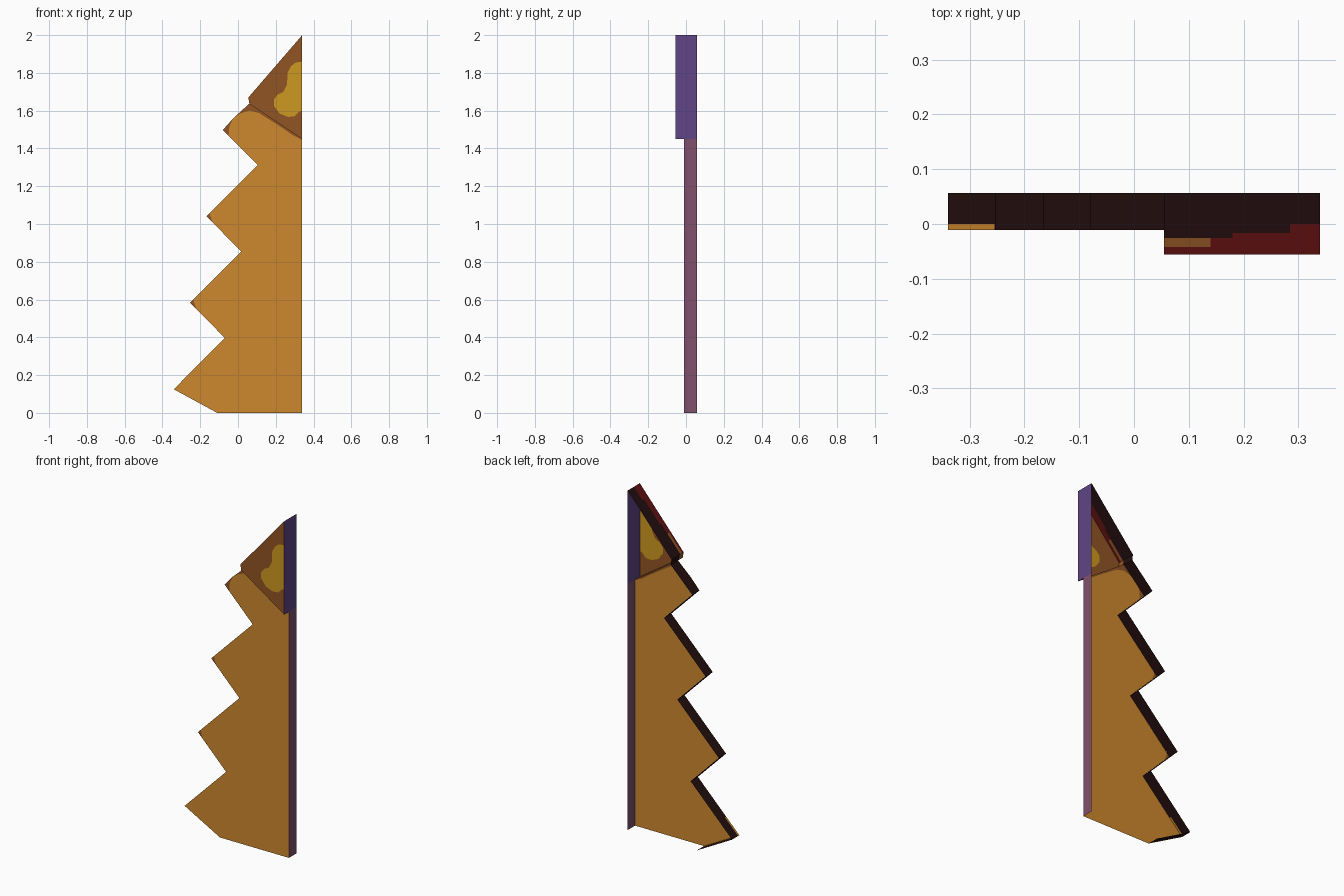
import bpy, bmesh
from mathutils import Vector

if "Cube" in bpy.data.objects:
    bpy.data.objects.remove(bpy.data.objects["Cube"])


def srgb(r, g, b):
    def f(c):
        c /= 255
        return c / 12.92 if c <= 0.04045 else ((c + 0.055) / 1.055) ** 2.4
    return (f(r), f(g), f(b), 1)


COLOURS = {
    "golden_orange": srgb(206, 137, 46),
    "brown": srgb(146, 85, 36),
    "yellow": srgb(206, 152, 32),
    "near_black": srgb(36, 14, 15),
    "dark_red": srgb(98, 17, 17),
    "violet": srgb(96, 69, 134),
    "mauve": srgb(129, 80, 109),
}
NAMES = list(COLOURS)
MATS = []
for name, col in COLOURS.items():
    m = bpy.data.materials.new(name)
    m.diffuse_color = col
    m.use_nodes = True
    m.node_tree.nodes["Principled BSDF"].inputs["Base Color"].default_value = m.diffuse_color
    MATS.append(m)

FRONT, HEAD_FRONT, BACK = -0.011, -0.056, 0.057
RIGHT = 0.34


class Shell:
    """Collects flat faces of one part; the back stays open."""

    def __init__(self, name):
        self.name, self.bm = name, bmesh.new()

    def face(self, pts, mat, out):
        f = self.bm.faces.new([self.bm.verts.new(p) for p in pts])
        f.normal_update()
        if f.normal.dot(Vector(out)) < 0:
            f.normal_flip()
        f.material_index = NAMES.index(mat)

    def plate(self, pts, y, mat):
        self.face([(x, y, z) for x, z in pts], mat, (0, -1, 0))

    def wall(self, pts, y0, y1, mat):
        # points run clockwise seen from the front
        for (ax, az), (bx, bz) in zip(pts, pts[1:]):
            self.face([(ax, y0, az), (bx, y0, bz), (bx, y1, bz), (ax, y1, az)],
                      mat, (az - bz, 0, bx - ax))

    def finish(self):
        bmesh.ops.remove_doubles(self.bm, verts=self.bm.verts, dist=1e-4)
        me = bpy.data.meshes.new(self.name)
        self.bm.to_mesh(me)
        self.bm.free()
        for m in MATS:
            me.materials.append(m)
        bpy.context.collection.objects.link(bpy.data.objects.new(self.name, me))


# Zigzag body: tips and notches repeat up the left side
STEP = Vector((0.0867, 0.4577))
tips = [Vector((-0.34, 0.125)) + STEP * i for i in range(4)]
notches = [Vector((-0.07, 0.397)) + STEP * i for i in range(3)]
NECK = (0.06, 1.637)
SHOULDER = (RIGHT, 1.45)
FOOT = (-0.11, 0)

body = Shell("zigzag_body")
golden = [(RIGHT, 0), FOOT, tuple(tips[0]), tuple(notches[0])]
for i in (1, 2):
    # brown tooth tips
    t = tips[i]
    low, high = tuple(t + Vector((0.032, -0.032))), tuple(t + Vector((0.016, 0.016)))
    body.plate([low, tuple(t), high], FRONT, "brown")
    golden += [low, high, tuple(notches[i])]

# wavy brown band under the head
t = tips[3]
low = tuple(t + Vector((0.03, -0.03)))
wave = [low, (-0.045, 1.52), (-0.025, 1.56), (0.01, 1.585), (0.06, 1.6), (0.11, 1.588),
        (0.17, 1.55), (0.24, 1.505), (0.29, 1.47), (RIGHT, 1.445)]
body.plate(golden + wave, FRONT, "golden_orange")
body.plate(wave + [SHOULDER, NECK, tuple(t)], FRONT, "brown")

# body side walls
rim = []
for i, t in enumerate(tips):
    rim.append(tuple(t))
    if i < 3:
        rim.append(tuple(notches[i]))
rim.append(NECK)
mid = (-0.255, 0.125 + 0.085 * 0.272 / 0.27)
corner = [FOOT, rim[0], mid]
body.wall(corner, FRONT, 0, "golden_orange")
body.wall(corner, 0, BACK, "near_black")
body.wall([mid] + rim[1:], FRONT, BACK, "near_black")
body.wall([SHOULDER, (RIGHT, 0)], FRONT, BACK, "mauve")
body.finish()

# Head: thicker wedge with a yellow spot against the right edge
head = Shell("wedge_head")
PEAK, CHEEK = (RIGHT, 2.0), (0.055, 1.67)
spot = [(RIGHT, 1.6), (0.325, 1.595), (0.3, 1.57), (0.265, 1.567), (0.22, 1.585),
        (0.19, 1.625), (0.19, 1.66), (0.21, 1.685), (0.24, 1.7), (0.26, 1.74),
        (0.262, 1.8), (0.28, 1.835), (0.305, 1.855), (RIGHT, 1.86)]
head.plate(spot, HEAD_FRONT, "yellow")
head.plate([SHOULDER] + spot + [PEAK, CHEEK, NECK], HEAD_FRONT, "brown")


def slope(x):
    return (x, 1.67 + (x - 0.055) * 0.33 / 0.285)


# sloped top: dark at the back, red at the front, brown patch at the low end
for x0, x1, split in ((0.055, 0.14, -0.026), (0.14, 0.18, -0.026),
                      (0.18, 0.285, -0.016), (0.285, RIGHT, 0.0)):
    edge = [slope(x0), slope(x1)]
    head.wall(edge, split, BACK, "near_black")
    if x0 < 0.1:
        head.wall(edge, -0.042, split, "brown")
        head.wall(edge, HEAD_FRONT, -0.042, "dark_red")
    else:
        head.wall(edge, HEAD_FRONT, split, "dark_red")
head.wall([NECK, CHEEK], HEAD_FRONT, -0.02, "brown")
head.wall([NECK, CHEEK], -0.02, BACK, "near_black")
head.wall([PEAK, SHOULDER], HEAD_FRONT, BACK, "violet")
head.wall([SHOULDER, NECK], HEAD_FRONT, FRONT, "brown")
head.finish()
